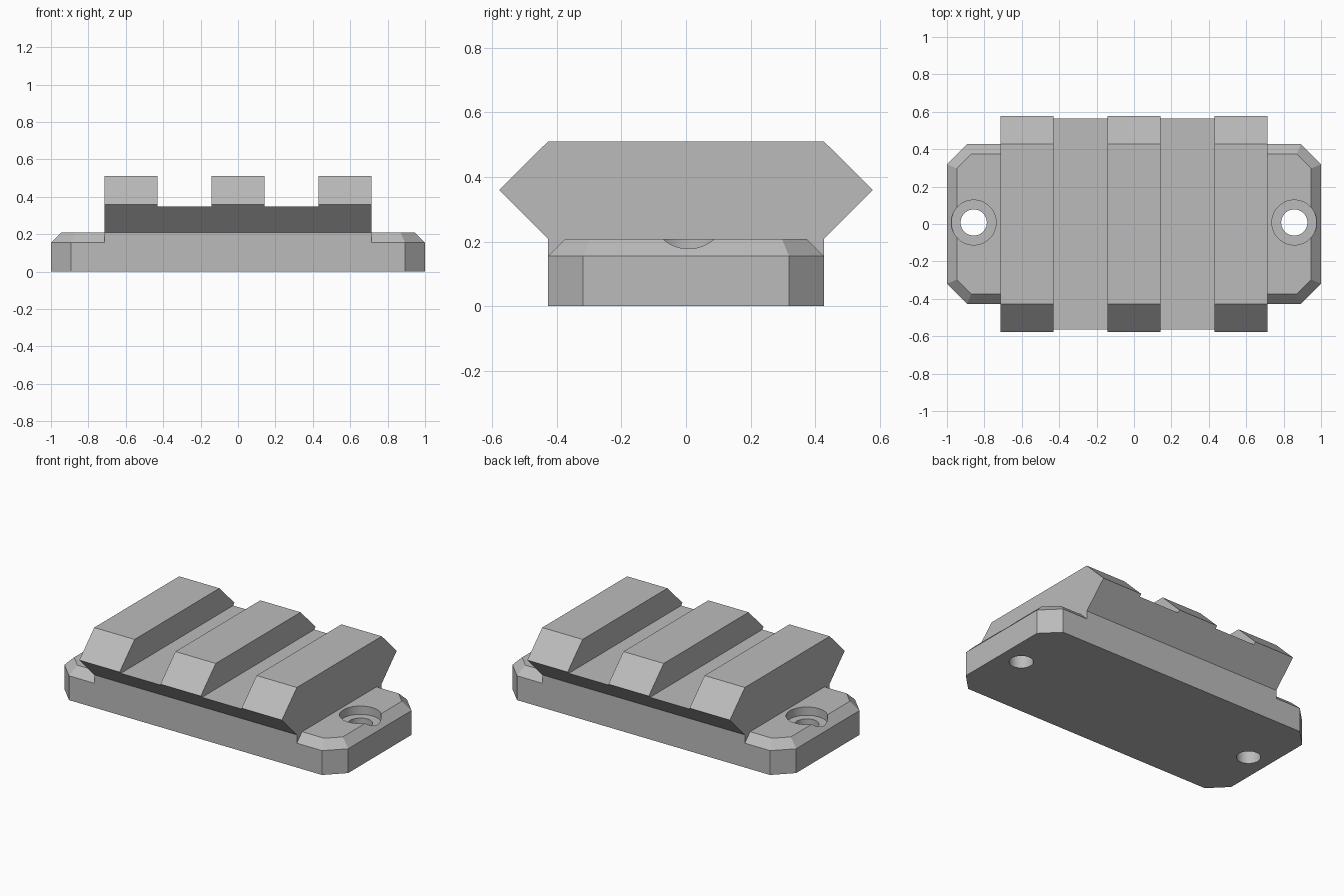
import bpy, bmesh, math
from mathutils import Matrix, Vector

cube = bpy.data.objects.get("Cube")
if cube:
    bpy.data.objects.remove(cube, do_unlink=True)

HALF_W = 0.427     # half depth of the base
TOP_Z = 0.208      # top of the base
RAIL_X = 0.714     # half length of the rail
EDGE = 0.053       # chamfer round the base top

metal = bpy.data.materials.new("plain_grey")
metal.use_nodes = True
grey = (0.5, 0.5, 0.5, 1)
metal.diffuse_color = grey
metal.node_tree.nodes["Principled BSDF"].inputs["Base Color"].default_value = grey


def make_object(name, bm):
    bmesh.ops.recalc_face_normals(bm, faces=bm.faces)
    mesh = bpy.data.meshes.new(name)
    bm.to_mesh(mesh)
    bm.free()
    mesh.materials.append(metal)
    obj = bpy.data.objects.new(name, mesh)
    bpy.context.collection.objects.link(obj)
    return obj


def prism(name, points, offset, chamfer=0):
    """Extrude a flat outline; optionally chamfer the far rim."""
    bm = bmesh.new()
    face = bm.faces.new([bm.verts.new(p) for p in points])
    out = bmesh.ops.extrude_face_region(bm, geom=[face], use_keep_orig=True)["geom"]
    verts = [g for g in out if isinstance(g, bmesh.types.BMVert)]
    bmesh.ops.translate(bm, verts=verts, vec=offset)
    if chamfer:
        rim = [g for g in out if isinstance(g, bmesh.types.BMEdge)]
        bmesh.ops.bevel(bm, geom=rim, offset=chamfer, offset_type='OFFSET',
                        segments=1, affect='EDGES')
    return make_object(name, bm)


def cylinder(name, x, y, z0, z1, radius):
    bm = bmesh.new()
    bmesh.ops.create_cone(bm, cap_ends=True, segments=64, radius1=radius, radius2=radius,
                          depth=z1 - z0, matrix=Matrix.Translation((x, y, (z0 + z1) / 2)))
    return make_object(name, bm)


def box(name, x0, x1, y, z0, z1):
    outline = [(x0, -y, z0), (x1, -y, z0), (x1, y, z0), (x0, y, z0)]
    return prism(name, outline, Vector((0, 0, z1 - z0)))


def combine(target, tool, operation):
    """Apply a boolean and drop the tool object."""
    tool.hide_render = True
    mod = target.modifiers.new(operation.lower(), 'BOOLEAN')
    mod.operation, mod.solver, mod.object = operation, 'EXACT', tool
    bpy.ops.object.select_all(action='DESELECT')
    bpy.context.view_layer.objects.active = target
    target.select_set(True)
    bpy.ops.object.modifier_apply(modifier=mod.name)
    bpy.data.objects.remove(tool, do_unlink=True)


# Base plate with cut corners and a chamfered top rim
cut = 0.108
quarter = [(1, HALF_W - cut), (1 - cut, HALF_W)]
right = [(x, -y) for x, y in reversed(quarter)] + quarter
outline = right + [(-x, -y) for x, y in right]
mount = prism("rail_mount", [(x, y, 0) for x, y in outline], Vector((0, 0, TOP_Z)), EDGE)

# Rail with a pointed side profile, carried down into the base
side = [(HALF_W, 0), (HALF_W, TOP_Z), (0.578, 0.36), (HALF_W, 0.51)]
profile = side + [(-y, z) for y, z in reversed(side)]
rail = prism("rail", [(-RAIL_X, y, z) for y, z in profile], Vector((2 * RAIL_X, 0, 0)))

# Two cross slots between three lugs
for s in (-1, 1):
    xs = sorted((s * 0.142, s * 0.43))
    combine(rail, box("slot_cutter", *xs, 0.8, 0.347, 0.7), 'DIFFERENCE')
combine(mount, rail, 'UNION')

# Counterbored screw hole at each end
for s in (-1, 1):
    for radius, floor in ((0.12, 0.155), (0.07, -0.1)):
        combine(mount, cylinder("hole_cutter", s * 0.857, 0.008, floor, 0.4, radius), 'DIFFERENCE')

# Merge flat neighbouring faces, keep edges crisp and bores smooth
bm = bmesh.new()
bm.from_mesh(mount.data)
bmesh.ops.remove_doubles(bm, verts=bm.verts, dist=0.0001)
bmesh.ops.dissolve_limit(bm, angle_limit=math.radians(0.5), verts=bm.verts, edges=bm.edges)
bm.to_mesh(mount.data)
bm.free()
bpy.ops.object.shade_smooth_by_angle(angle=math.radians(30))
